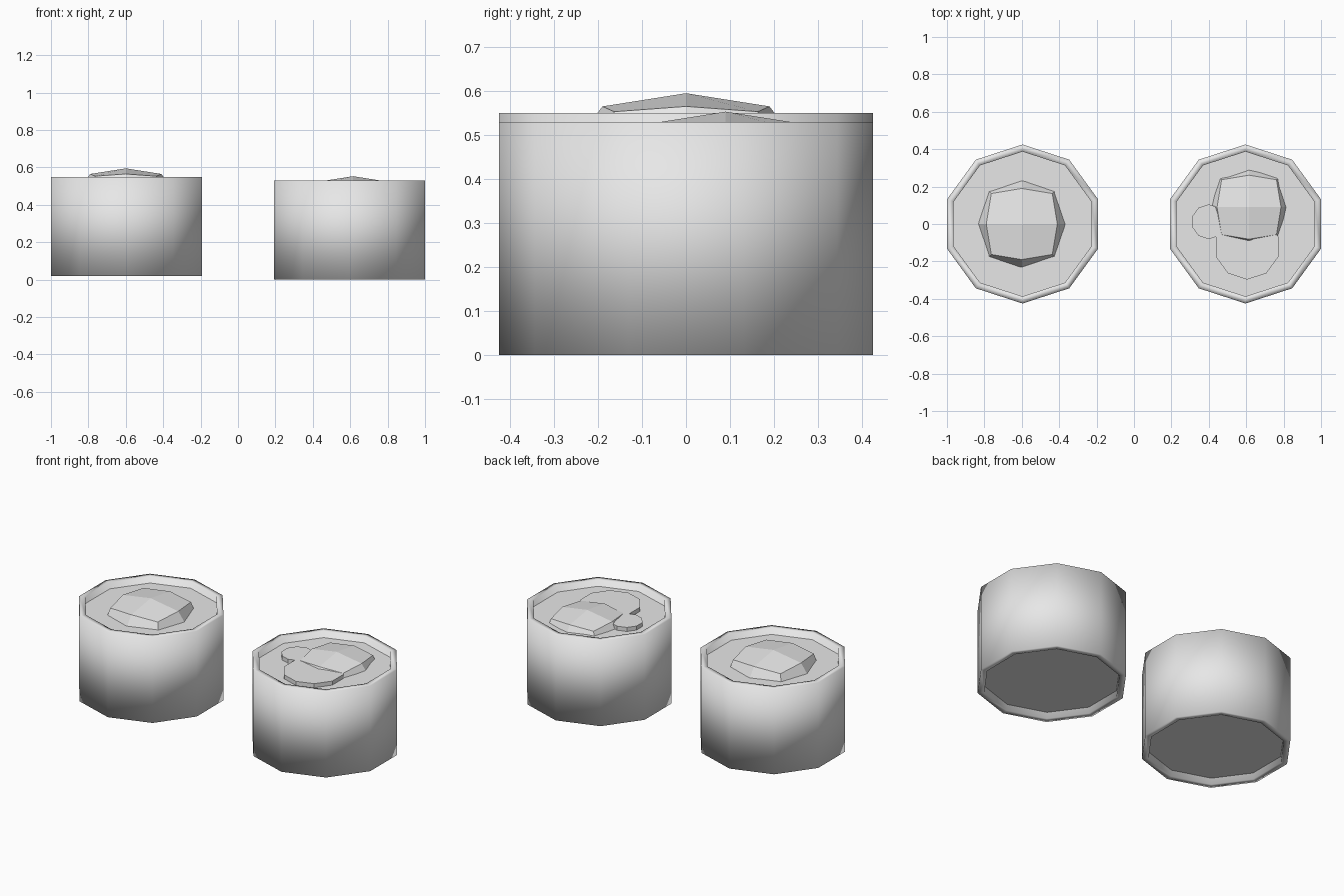
import bpy, bmesh, math
from mathutils import Vector

cube = bpy.data.objects.get("Cube")
if cube:
    bpy.data.objects.remove(cube, do_unlink=True)

grey = bpy.data.materials.new("plain grey")
grey.use_nodes = True
grey.diffuse_color = (0.8, 0.8, 0.8, 1)
grey.node_tree.nodes["Principled BSDF"].inputs["Base Color"].default_value = (0.8, 0.8, 0.8, 1)

SIDES = 10
RADIUS, INNER = 0.425, 0.387
HEIGHT, RECESS = 0.53, 0.04


def add_object(name, bm, smooth=False):
    bmesh.ops.recalc_face_normals(bm, faces=bm.faces)
    for face in bm.faces:
        face.smooth = smooth
    mesh = bpy.data.meshes.new(name)
    bm.to_mesh(mesh)
    bm.free()
    mesh.materials.append(grey)
    obj = bpy.data.objects.new(name, mesh)
    bpy.context.collection.objects.link(obj)
    return obj


def ring(bm, x, y, z, radius):
    """Ten-sided ring with one corner pointing straight back."""
    angles = [math.pi / 2 + math.tau * i / SIDES for i in range(SIDES)]
    return [bm.verts.new((x + radius * math.cos(a), y + radius * math.sin(a), z)) for a in angles]


def bridge(bm, a, b):
    for i in range(SIDES):
        j = (i + 1) % SIDES
        bm.faces.new((a[i], a[j], b[j], b[i]))


def disc(name, x, y, low, high, radius):
    bm = bmesh.new()
    a, b = ring(bm, x, y, low, radius), ring(bm, x, y, high, radius)
    bridge(bm, a, b)
    bm.faces.new(a)
    bm.faces.new(b)
    return add_object(name, bm)


def wrapper(name, x, base):
    """Thick-walled tube, softly shaded around its rims."""
    bm = bmesh.new()
    top = base + HEIGHT
    rings = [ring(bm, x, 0, z, r) for z, r in
             ((base, RADIUS), (top, RADIUS), (top, INNER), (base, INNER))]
    for i in range(4):
        bridge(bm, rings[i], rings[(i + 1) % 4])
    return add_object(name, bm, smooth=True)


def topping(name, centre, scale):
    """Faceted lump: a once-divided cube rounded off and flattened."""
    bm = bmesh.new()
    bmesh.ops.create_cube(bm, size=2)
    bmesh.ops.subdivide_edges(bm, edges=bm.edges[:], cuts=1, use_grid_fill=True)
    for v in bm.verts:
        x, y, z = v.co
        wide = bool(x) and bool(y)
        flat = not x or not y
        if z == 0:
            reach, lift = (0.175 if wide else 0.235), 0
        elif not x and not y:
            reach, lift = 0, 0.09
        else:
            reach, lift = (0.19, 0.06) if flat else (0.163, 0.048)
        v.co = Vector(centre) + scale * Vector((x * reach, y * reach, z * lift))
    return add_object(name, bm)


# Two wrapped rolls with recessed filling at both ends
for side, x, base in (("right", -0.596, 0.02), ("left", 0.596, 0.0)):
    wrapper(side + "_wrapper", x, base)
    disc(side + "_filling", x, 0, base + RECESS, base + HEIGHT - RECESS, INNER)

# Toppings sitting in the recesses
topping("right_topping", (-0.6, 0, 0.505), 1)
topping("left_topping", (0.615, 0.09, 0.472), 0.9)
disc("left_large_slice", 0.605, -0.122, 0.48, 0.515, 0.175)
disc("left_small_slice", 0.4, 0.012, 0.48, 0.515, 0.093)
